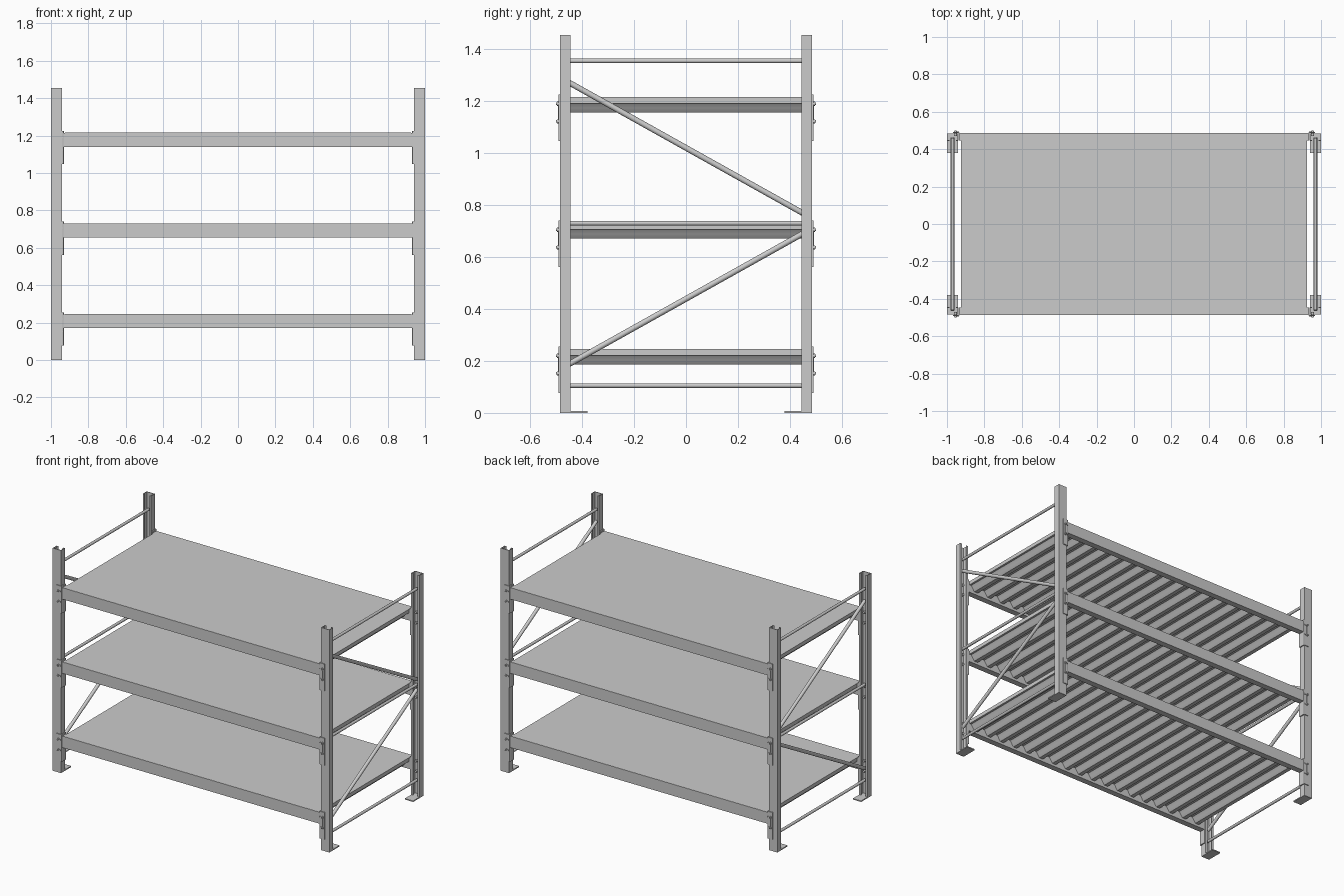
import bpy, bmesh, math
from mathutils import Vector

if "Cube" in bpy.data.objects:
    bpy.data.objects.remove(bpy.data.objects["Cube"])

SIDES = [(sx, sy) for sx in (-1, 1) for sy in (-1, 1)]
LEVELS = [(0.245, "lower"), (0.73, "middle"), (1.215, "upper")]


def prism(name, pts, direction, smooth=False):
    """Extrude a closed planar outline along a vector."""
    bm = bmesh.new()
    face = bm.faces.new([bm.verts.new(p) for p in pts])
    ext = bmesh.ops.extrude_face_region(bm, geom=[face], use_keep_orig=True)
    verts = [g for g in ext["geom"] if isinstance(g, bmesh.types.BMVert)]
    bmesh.ops.translate(bm, vec=direction, verts=verts)
    bmesh.ops.recalc_face_normals(bm, faces=bm.faces)
    me = bpy.data.meshes.new(name)
    bm.to_mesh(me)
    bm.free()
    ob = bpy.data.objects.new(name, me)
    bpy.context.collection.objects.link(ob)
    if smooth:
        shade(ob)
    return ob


def shade(ob):
    bpy.ops.object.select_all(action='DESELECT')
    ob.select_set(True)
    bpy.context.view_layer.objects.active = ob
    bpy.ops.object.shade_smooth_by_angle(angle=math.radians(35))


def box(name, x0, x1, y0, y1, z0, z1):
    return prism(name, [(x0, y0, z0), (x1, y0, z0), (x1, y1, z0), (x0, y1, z0)],
                 (0, 0, z1 - z0))


def rod(name, a, b, r, sides=16):
    a, b = Vector(a), Vector(b)
    bpy.ops.mesh.primitive_cylinder_add(vertices=sides, radius=r, depth=(b - a).length,
                                        location=(a + b) / 2)
    ob = bpy.context.object
    ob.name = name
    ob.rotation_euler = (b - a).to_track_quat('Z', 'Y').to_euler()
    shade(ob)


# Uprights: lipped channels opening inwards, each on a foot plate
half = [(0.030, 0.485), (0.030, 0.445), (0.017, 0.445), (0.017, 0.449),
        (0.026, 0.449), (0.026, 0.481)]
channel = half + [(-x, y) for x, y in reversed(half)]
for sx, sy in SIDES:
    prism("upright", [(sx * 0.97 + x, sy * y, 0) for x, y in channel], (0, 0, 1.455))
    box("foot_plate", sx * 0.94, sx * 1.0, sy * 0.38, sy * 0.48, 0, 0.007)

# Side frame bracing
for sx in (-1, 1):
    x = sx * 0.97
    for z in (0.105, 0.73, 1.355):
        rod("horizontal_brace", (x, -0.46, z), (x, 0.46, z), 0.009)
    rod("upper_diagonal_brace", (x, -0.46, 1.277), (x, 0.46, 0.763), 0.011)
    rod("lower_diagonal_brace", (x, 0.46, 0.696), (x, -0.46, 0.182), 0.011)

# Shelf section: flat top with rounded ribs running front to back underneath
RIBS, STEPS, HALF_W = 18, 16, 0.925
wave = []
for i in range(RIBS * STEPS + 1):
    c = 1.5 * math.cos(2 * math.pi * i / STEPS)
    wave.append((-HALF_W + 2 * HALF_W * i / (RIBS * STEPS),
                 -0.0415 + 0.0175 * max(-1, min(1, c))))

for top, level in LEVELS:
    # Flat deck panel over ribbed sheet
    box(level + "_deck_top", -HALF_W, HALF_W, -0.485, 0.485, top - 0.024, top)
    outline = [(x, -0.45, top + z) for x, z in wave]
    outline += [(HALF_W, -0.45, top - 0.015), (-HALF_W, -0.45, top - 0.015)]
    prism(level + "_deck_ribs", outline, (0, 0.9, 0), smooth=True)

    # Beams front and back
    for sy in (-1, 1):
        box(level + "_beam", -0.932, 0.932, sy * 0.447, sy * 0.486,
            top - 0.075, top - 0.001)

    # Beam end connectors: rounded angle plate, two studs, locking clip
    for sx, sy in SIDES:
        angle = [(0.968, 0.4855), (0.968, 0.491), (0.938, 0.491), (0.933, 0.489),
                 (0.931, 0.484), (0.931, 0.447), (0.938, 0.447), (0.938, 0.4855)]
        prism(level + "_connector", [(sx * x, sy * y, top - 0.168) for x, y in angle],
              (0, 0, 0.178))
        for z in (top - 0.025, top - 0.093):
            rod(level + "_stud", (sx * 0.955, sy * 0.47, z),
                (sx * 0.955, sy * 0.496, z), 0.008, 12)
            rod(level + "_stud_tip", (sx * 0.955, sy * 0.496, z),
                (sx * 0.955, sy * 0.501, z), 0.005, 12)
            box(level + "_clip_arm", sx * 0.936, sx * 0.957, sy * 0.490, sy * 0.494,
                z - 0.003, z + 0.003)
        box(level + "_clip_bar", sx * 0.953, sx * 0.957, sy * 0.490, sy * 0.493,
            top - 0.093, top - 0.025)
